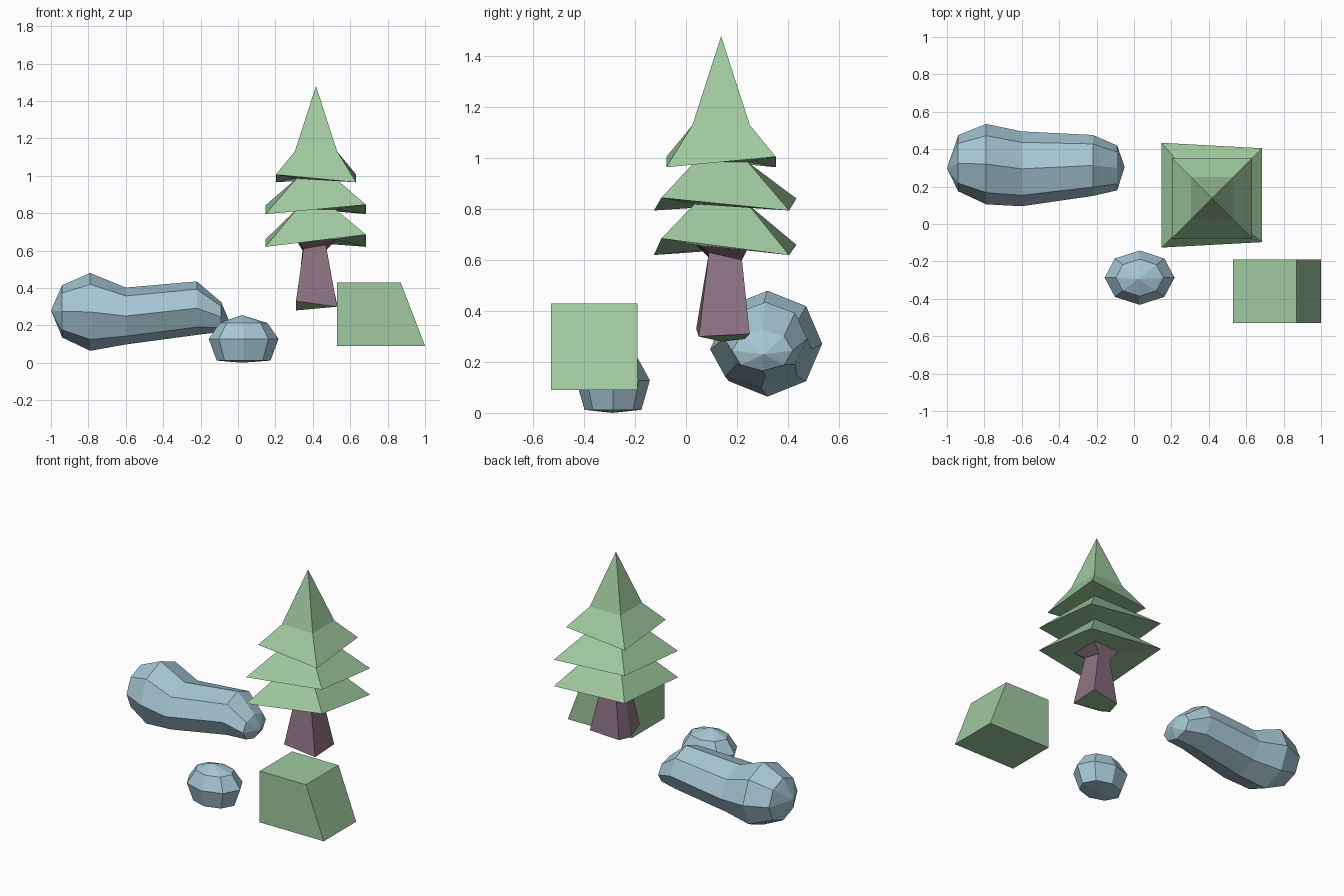
import bpy, bmesh
from math import cos, sin, tau

if "Cube" in bpy.data.objects:
    bpy.data.objects.remove(bpy.data.objects["Cube"])


def material(name, rgb):
    m = bpy.data.materials.new(name)
    m.diffuse_color = (*rgb, 1)
    m.use_nodes = True
    m.node_tree.nodes["Principled BSDF"].inputs["Base Color"].default_value = m.diffuse_color
    return m


GREEN = material("leaf green", (0.35, 0.59, 0.35))
BROWN = material("bark mauve", (0.265, 0.17, 0.22))
BLUE = material("stone blue", (0.38, 0.57, 0.66))


def loft(name, rings, mats, rule=None):
    """Skin a stack of rings; a one-point ring closes to a tip."""
    bm = bmesh.new()
    loops = [[bm.verts.new(p) for p in r] for r in rings]
    for a, b in zip(loops, loops[1:]):
        n = max(len(a), len(b))
        for i in range(n):
            j = (i + 1) % n
            if len(a) == 1:
                bm.faces.new((a[0], b[j], b[i]))
            elif len(b) == 1:
                bm.faces.new((a[i], a[j], b[0]))
            else:
                bm.faces.new((a[i], a[j], b[j], b[i]))
    for end in (loops[0], loops[-1]):
        if len(end) > 2:
            bm.faces.new(end)
    bmesh.ops.recalc_face_normals(bm, faces=bm.faces)
    if rule:
        for f in bm.faces:
            f.material_index = rule(f)
    me = bpy.data.meshes.new(name)
    bm.to_mesh(me)
    bm.free()
    for m in mats:
        me.materials.append(m)
    ob = bpy.data.objects.new(name, me)
    bpy.context.collection.objects.link(ob)
    return ob


# Green block with one slanted side
profile = [(0.53, 0.09), (1.0, 0.09), (0.87, 0.43), (0.53, 0.43)]
loft("slanted_block", [[(x, y, z) for x, z in profile] for y in (-0.53, -0.19)], [GREEN])


# Tree foliage: three square tiers with twisted hems
def square(h, zs):
    signs = [(-1, -1), (1, -1), (1, 1), (-1, 1)]
    return [(0.417 + h * sx, 0.138 + h * sy, z) for (sx, sy), z in zip(signs, zs)]


def hem(zs):
    xy = [(0.147, -0.126), (0.685, -0.097), (0.685, 0.405), (0.147, 0.434)]
    return [(x, y, z) for (x, y), z in zip(xy, zs)]


loft("foliage", [
    square(0.10, [0.66] * 4),
    hem((0.62, 0.685, 0.62, 0.66)),
    square(0.105, [0.82] * 4),
    hem((0.795, 0.845, 0.795, 0.842)),
    square(0.105, [0.985] * 4),
    square(0.215, (1.006, 0.965, 1.006, 0.965)),
    square(0.113, [1.13] * 4),
    [(0.417, 0.138, 1.48)],
], [GREEN])

# Trunk: five uneven sides, flared under the foliage, green underside
loft("trunk", [
    [(0.31, 0.04, 0.33), (0.53, 0.05, 0.30), (0.53, 0.25, 0.31), (0.33, 0.23, 0.29), (0.31, 0.14, 0.28)],
    [(0.35, 0.09, 0.61), (0.47, 0.09, 0.63), (0.47, 0.22, 0.60), (0.37, 0.21, 0.60), (0.345, 0.15, 0.60)],
    [(0.31, 0.04, 0.66), (0.53, 0.05, 0.66), (0.53, 0.25, 0.66), (0.33, 0.24, 0.66), (0.31, 0.14, 0.66)],
], [BROWN, GREEN], lambda f: int(f.normal.z < -0.8 and f.calc_center_median().z < 0.35))


# Long boulder: eight-sided sections along x (x, centre y, centre z, radius y, radius z)
def section(x, cy, cz, ry, rz):
    return [(x, cy + ry * cos(i * tau / 8), cz + rz * sin(i * tau / 8)) for i in range(8)]


loft("long_boulder", [
    [(-1.0, 0.297, 0.28)],
    section(-0.94, 0.325, 0.275, 0.15, 0.14),
    section(-0.79, 0.32, 0.272, 0.215, 0.208),
    section(-0.60, 0.295, 0.25, 0.2, 0.152),
    section(-0.22, 0.313, 0.292, 0.163, 0.143),
    section(-0.09, 0.30, 0.245, 0.12, 0.08),
    [(-0.05, 0.305, 0.23)],
], [BLUE])


# Small stone: eight-sided rings stacked in z
def stone_ring(k, z):
    return [(0.03 + 0.187 * k * cos(i * tau / 8), -0.287 + 0.145 * k * sin(i * tau / 8), z) for i in range(8)]


loft("small_stone", [
    [(0.02, -0.29, 0.0)],
    stone_ring(0.77, 0.012),
    stone_ring(1.0, 0.128),
    stone_ring(0.68, 0.213),
    [(0.02, -0.295, 0.255)],
], [BLUE])
